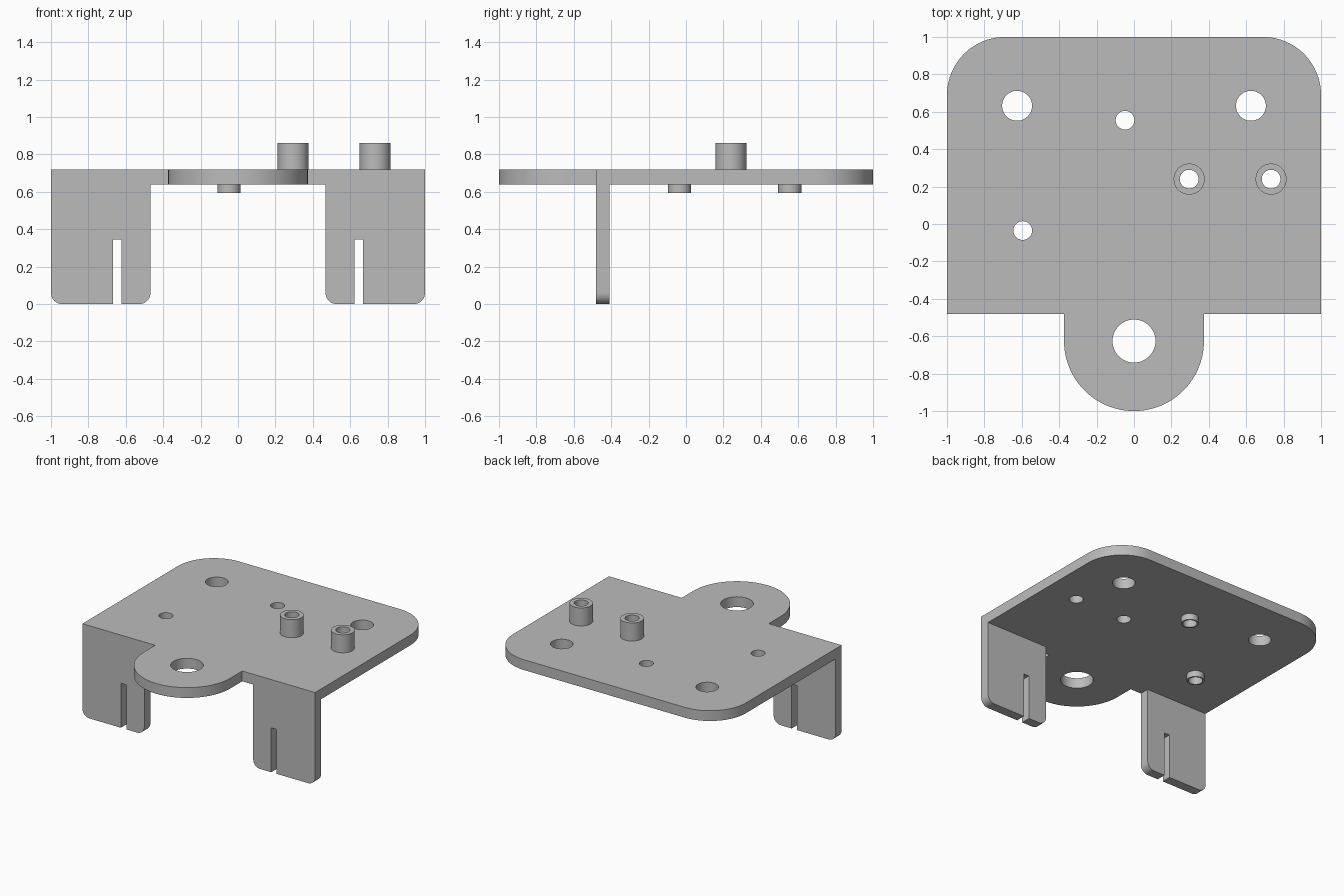
import bpy
import bmesh
from math import radians, cos, sin
from mathutils import Matrix

cube = bpy.data.objects.get("Cube")
if cube:
    bpy.data.objects.remove(cube, do_unlink=True)

grey = bpy.data.materials.new("plain grey")
grey.use_nodes = True
colour = (0.5, 0.5, 0.5, 1)
grey.diffuse_color = colour
grey.node_tree.nodes["Principled BSDF"].inputs["Base Color"].default_value = colour


def arc(x, y, r, start, end, steps=20):
    """Points along an arc, angles in degrees."""
    angles = [radians(start + (end - start) * i / steps) for i in range(steps + 1)]
    return [(x + r * cos(a), y + r * sin(a)) for a in angles]


def circle(x, y, r):
    return arc(x, y, r, 0, 360, 48)[:-1]


def slab(name, loops, low, high, upright=False, mirror=False):
    """Fill an outline with holes and thicken it between two levels."""
    bm = bmesh.new()
    for loop in loops:
        verts = [bm.verts.new((u, v, 0)) for u, v in loop]
        for a, b in zip(verts, verts[1:] + verts[:1]):
            bm.edges.new((a, b))
    bmesh.ops.triangle_fill(bm, edges=bm.edges[:], use_beauty=True, normal=(0, 0, 1))
    mid = (low + high) / 2
    if upright:
        place = Matrix.Translation((0, mid, 0)) @ Matrix.Rotation(radians(90), 4, 'X')
    else:
        place = Matrix.Translation((0, 0, mid))
    bm.transform(place)
    mesh = bpy.data.meshes.new(name)
    bm.to_mesh(mesh)
    bm.free()
    mesh.materials.append(grey)
    obj = bpy.data.objects.new(name, mesh)
    bpy.context.collection.objects.link(obj)
    thick = obj.modifiers.new("thickness", 'SOLIDIFY')
    thick.thickness = high - low
    thick.offset = 0
    if mirror:
        obj.modifiers.new("mirror", 'MIRROR')
    bpy.ops.object.select_all(action='DESELECT')
    obj.select_set(True)
    bpy.context.view_layer.objects.active = obj
    bpy.ops.object.convert(target='MESH')
    bpy.ops.object.shade_smooth_by_angle(angle=radians(30))
    return obj


UNDER, TOP = 0.64, 0.72
FRONT = -0.482
TAB_Y, TAB_R = -0.626, 0.374
CORNER = 0.31
PIN = 0.05
posts = [(0.295, 0.24), (0.733, 0.24)]
stubs = [(-0.048, 0.555), (-0.595, -0.035)]

# Flat plate with rounded back corners and a round front tab
outline = [(-1, FRONT), (-TAB_R, FRONT)]
outline += arc(0, TAB_Y, TAB_R, 180, 360, 48)
outline += [(TAB_R, FRONT), (1, FRONT)]
outline += arc(1 - CORNER, 1 - CORNER, CORNER, 0, 90)
outline += arc(CORNER - 1, 1 - CORNER, CORNER, 90, 180)
holes = [circle(0, TAB_Y, 0.115)]
holes += [circle(side * 0.625, 0.632, 0.08) for side in (-1, 1)]
holes += [circle(x, y, PIN) for x, y in posts + stubs]
slab("top_plate", [outline] + holes, UNDER, TOP)

# Hollow posts above and short hollow stubs below
for i, (x, y) in enumerate(posts, 1):
    slab(f"hollow_post_{i}", [circle(x, y, 0.083), circle(x, y, PIN)], TOP, 0.86)
for i, (x, y) in enumerate(stubs, 1):
    slab(f"hollow_stub_{i}", [circle(x, y, 0.062), circle(x, y, PIN)], 0.593, UNDER)

# Pair of slotted front legs with rounded lower corners
inner, slot_in, slot_out, slot_top, r = 0.468, 0.623, 0.669, 0.345, 0.06
leg = arc(inner + r, r, r, 180, 270, 10)
leg += [(slot_in, 0), (slot_in, slot_top), (slot_out, slot_top), (slot_out, 0)]
leg += arc(1 - r, r, r, 270, 360, 10)
leg += [(1, UNDER), (inner, UNDER)]
slab("front_legs", [leg], FRONT, -0.408, upright=True, mirror=True)
